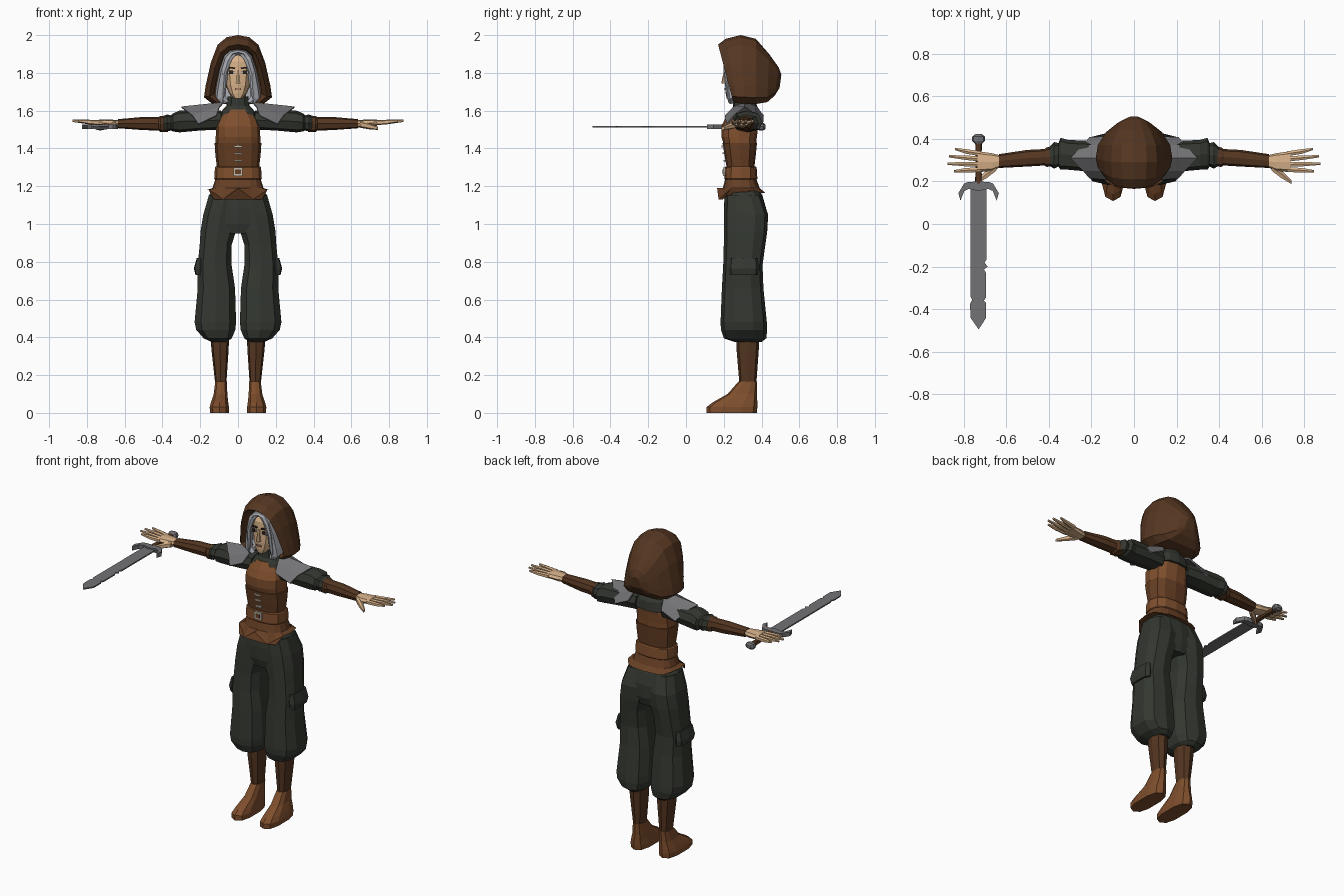
import bpy, bmesh, math
from mathutils import Vector


def mat(name, rgb):
    m = bpy.data.materials.new(name)
    m.diffuse_color = (*rgb, 1)
    return m


DARK = mat("dark_leather", (.09, .037, .015))
MID = mat("mid_leather", (.135, .05, .018))
TAN = mat("tan_leather", (.21, .077, .026))
CLOTH = mat("green_black_cloth", (.034, .039, .030))
STEEL = mat("steel", (.17, .17, .18))
SKIN = mat("skin", (.68, .44, .25))
HAIR = mat("grey_hair", (.40, .41, .45))
BLACK = mat("eye_dark", (.025, .016, .012))
LIP = mat("lip", (.38, .20, .12))
BUCKLE = mat("pale_buckle", (.55, .50, .42))


def finish(name, bm, m):
    bmesh.ops.remove_doubles(bm, verts=bm.verts, dist=1e-5)
    bmesh.ops.recalc_face_normals(bm, faces=bm.faces)
    me = bpy.data.meshes.new(name)
    bm.to_mesh(me)
    bm.free()
    me.materials.append(m)
    ob = bpy.data.objects.new(name, me)
    bpy.context.collection.objects.link(ob)
    return ob


def loft(name, rings, m, n=12, axis="z", s=1, p=.75):
    """Rings are (position on axis, a0, a1, b0, b1): rounded boxes joined in order."""
    bm = bmesh.new()
    loops = []
    for t, a0, a1, b0, b1 in rings:
        loop = []
        for k in range(n):
            g = 2 * math.pi * k / n - math.pi / 2
            c, d = math.cos(g), math.sin(g)
            a = (a0 + a1) / 2 + (a1 - a0) / 2 * math.copysign(abs(c) ** p, c)
            b = (b0 + b1) / 2 + (b1 - b0) / 2 * math.copysign(abs(d) ** p, d)
            x, y, z = {"z": (a, b, t), "x": (t, a, b), "y": (a, t, b)}[axis]
            loop.append(bm.verts.new((x * s, y, z)))
        loops.append(loop)
    for l0, l1 in zip(loops, loops[1:]):
        for k in range(n):
            j = (k + 1) % n
            bm.faces.new((l0[k], l0[j], l1[j], l1[k]))
    bm.faces.new(loops[0])
    bm.faces.new(loops[-1])
    return finish(name, bm, m)


def box(name, c, size, m, roll=0):
    bm = bmesh.new()
    bmesh.ops.create_cube(bm, size=1)
    for v in bm.verts:
        v.co = Vector([a * b for a, b in zip(v.co, size)])
    ob = finish(name, bm, m)
    ob.location, ob.rotation_euler = c, (0, roll, 0)
    return ob


def slab(name, pts, z0, z1, m):
    """Flat outline in x and y, given thickness in z."""
    bm = bmesh.new()
    f = bm.faces.new([bm.verts.new((x, y, z0)) for x, y in pts])
    up = bmesh.ops.extrude_face_region(bm, geom=[f])["geom"]
    for v in up:
        if isinstance(v, bmesh.types.BMVert):
            v.co.z = z1
    return finish(name, bm, m)


ARCH = [(0, 1), (.33, .97), (.6, .86), (.8, .6), (.95, .27), (1, .1), (.75, 0)]


def arch_shell(name, rings, m, open_rings):
    """Rings are (y at top, y at bottom, half width, top z, bottom z)."""
    prof = ARCH + [(-u, v) for u, v in reversed(ARCH[1:])]
    bm = bmesh.new()
    loops = [[bm.verts.new((u * w, yb + (yt - yb) * v, zb + (zt - zb) * v)) for u, v in prof]
             for yt, yb, w, zt, zb in rings]
    n = len(prof)
    for i, (l0, l1) in enumerate(zip(loops, loops[1:])):
        for k in range(n):
            if k == len(ARCH) - 1 and i < open_rings:
                continue  # gap under the chin
            j = (k + 1) % n
            bm.faces.new((l0[k], l0[j], l1[j], l1[k]))
    bm.faces.new(loops[-1])
    return finish(name, bm, m)


# hood, hair and head
arch_shell("hood", [(.23, .29, .125, 1.925, 1.665), (.19, .265, .137, 1.935, 1.655),
                    (.17, .25, .152, 1.95, 1.645), (.21, .27, .17, 1.98, 1.64),
                    (.29, .31, .18, 2.0, 1.635), (.37, .37, .17, 1.98, 1.635),
                    (.44, .43, .132, 1.90, 1.645), (.49, .47, .08, 1.83, 1.68),
                    (.505, .495, .035, 1.79, 1.72)], DARK, 4)
arch_shell("hair", [(.215, .24, .066, 1.895, 1.65), (.195, .225, .085, 1.91, 1.64),
                    (.205, .235, .112, 1.92, 1.635), (.27, .29, .122, 1.93, 1.65),
                    (.38, .37, .11, 1.92, 1.66)], HAIR, 3)
loft("head", [(1.665, -.022, .022, .215, .27), (1.69, -.046, .046, .21, .33),
              (1.735, -.066, .066, .207, .38), (1.80, -.076, .076, .208, .4),
              (1.86, -.074, .074, .212, .4), (1.905, -.045, .045, .24, .37)], SKIN)
loft("neck", [(1.6, -.045, .045, .26, .36), (1.70, -.042, .042, .26, .36)], SKIN, 8)
loft("nose", [(1.745, -.014, .014, .188, .22), (1.765, -.01, .01, .19, .22),
              (1.815, -.006, .006, .202, .22)], SKIN, 6)
box("mouth", (0, .207, 1.715), (.034, .008, .009), LIP)
for s, side in ((1, "left"), (-1, "right")):
    box(side + "_eye_white", (s * .037, .209, 1.802), (.036, .008, .016), HAIR)
    box(side + "_eye", (s * .037, .207, 1.803), (.022, .009, .017), BLACK)
    box(side + "_eyebrow", (s * .037, .209, 1.827), (.045, .009, .008), BLACK, s * -.12)
    loft(side + "_forelock", [(1.905, 0, .045, .20, .225), (1.87, .03, .07, .197, .225),
                              (1.80, .06, .085, .20, .23), (1.70, .068, .09, .21, .24),
                              (1.64, .078, .085, .225, .235)], HAIR, 6, s=s)

# torso
loft("collar", [(1.54, -.11, .11, .22, .4), (1.595, -.09, .09, .235, .395),
                (1.625, -.062, .062, .25, .375), (1.675, -.055, .055, .25, .37)], CLOTH)
loft("chest_vest", [(1.42, -.118, .118, .2, .372), (1.46, -.118, .118, .188, .375),
                    (1.515, -.116, .116, .187, .382), (1.56, -.10, .10, .208, .39),
                    (1.605, -.06, .06, .235, .385)], TAN)
loft("corset", [(1.22, -.115, .115, .213, .368), (1.30, -.112, .112, .215, .362),
                (1.37, -.12, .12, .203, .37), (1.43, -.124, .124, .193, .376)], MID)
loft("belt", [(1.235, -.122, .122, .207, .374), (1.24, -.126, .126, .203, .378),
              (1.30, -.122, .122, .206, .374), (1.305, -.118, .118, .21, .37)], TAN)
skirt = loft("vest_skirt", [(1.13, -.165, .165, .165, .42), (1.19, -.135, .135, .195, .39),
                            (1.245, -.118, .118, .21, .37)], MID, 16)
for v in skirt.data.vertices:  # cut hem with a front notch
    if v.co.z < 1.14:
        front = v.co.y < .29
        v.co.z = 1.19 if front and abs(v.co.x) < .01 else 1.18 if abs(v.co.x) > .14 \
            else 1.13 if front else 1.165
for i, z in enumerate((1.41, 1.375, 1.335)):
    box(f"corset_clasp_{i}", (0, .194 + .005 * i, z), (.042, .012, .009), BUCKLE)
box("buckle", (0, .202, 1.277), (.05, .012, .045), BUCKLE)
box("buckle_inset", (0, .198, 1.277), (.03, .009, .024), MID)
loft("trouser_hips", [(.95, -.12, .12, .215, .41), (1.0, -.18, .18, .202, .425),
                      (1.08, -.175, .175, .2, .425), (1.15, -.155, .155, .205, .405),
                      (1.20, -.12, .12, .215, .375)], CLOTH)

for s, side in ((1, "left"), (-1, "right")):
    # legs
    loft(side + "_trouser_leg", [
        (1.15, -.02, .158, .206, .40), (1.05, 0, .187, .2, .435), (.96, .008, .202, .2, .43),
        (.89, .03, .206, .2, .42), (.78, .03, .217, .197, .405), (.66, .012, .217, .19, .41),
        (.48, .006, .234, .183, .428), (.44, .01, .225, .185, .43),
        (.395, .03, .185, .2, .425), (.375, .06, .14, .26, .40)], CLOTH, 10, s=s)
    loft(side + "_pocket_flap", [(.73, .18, .225, .23, .38), (.765, .17, .234, .225, .385),
                                 (.82, .18, .218, .23, .38)], CLOTH, 8, s=s, p=.5)
    loft(side + "_shin", [(.42, .046, .148, .265, .39), (.33, .05, .14, .268, .385),
                          (.15, .062, .12, .283, .372)], DARK, 8, s=s)
    loft(side + "_boot", [(0, .046, .15, .108, .375), (.03, .046, .152, .108, .378),
                          (.055, .05, .145, .14, .378), (.10, .055, .13, .22, .375),
                          (.165, .058, .122, .277, .376)], TAN, 10, s=s)
    # arms
    loft(side + "_sleeve", [(.09, .25, .38, 1.50, 1.60), (.2, .245, .39, 1.495, 1.60),
                            (.31, .255, .395, 1.485, 1.60), (.345, .255, .405, 1.49, 1.585),
                            (.355, .27, .38, 1.495, 1.575), (.375, .26, .385, 1.49, 1.58),
                            (.40, .275, .36, 1.495, 1.57)], CLOTH, 8, "x", s)
    loft(side + "_bracer", [(.37, .275, .365, 1.487, 1.575), (.41, .268, .36, 1.487, 1.572),
                            (.42, .275, .352, 1.495, 1.567), (.5, .27, .348, 1.497, 1.567),
                            (.635, .263, .328, 1.507, 1.555)], DARK, 8, "x", s)
    loft(side + "_palm", [(.62, .27, .32, 1.512, 1.55), (.665, .25, .332, 1.512, 1.552),
                          (.735, .243, .342, 1.52, 1.552)], SKIN, 8, "x", s)
    for f, (y0, y1, tip) in enumerate(((.33, .352, .84), (.305, .318, .868),
                                       (.28, .283, .875), (.256, .248, .845))):
        loft(f"{side}_finger_{f}", [(.72, y0 - .013, y0 + .013, 1.522, 1.55),
                                    (.79, (y0 + y1) / 2 - .012, (y0 + y1) / 2 + .012, 1.528, 1.552),
                                    (tip, y1 - .006, y1 + .006, 1.54, 1.552)], SKIN, 6, "x", s)
    loft(side + "_thumb", [(.645, .25, .285, 1.51, 1.545), (.69, .215, .258, 1.502, 1.535),
                           (.74, .186, .206, 1.498, 1.515)], SKIN, 6, "x", s)
    # shoulder plate: a ridge with a slope in front and behind
    bm = bmesh.new()
    rows = [[(.115, .205, 1.575), (.21, .215, 1.53)], [(.10, .25, 1.62), (.24, .25, 1.575)],
            [(.08, .31, 1.645), (.30, .31, 1.622)], [(.10, .37, 1.625), (.24, .37, 1.58)],
            [(.115, .412, 1.575), (.21, .408, 1.53)]]
    g = [[bm.verts.new((x * s, y, z)) for x, y, z in r] for r in rows]
    for r0, r1 in zip(g, g[1:]):
        bm.faces.new((r0[0], r0[1], r1[1], r1[0]))
    plate = finish(side + "_shoulder_plate", bm, STEEL)
    plate.modifiers.new("thickness", "SOLIDIFY").thickness = .008

# sword in the right hand
X = -.73
blade = [(-.038, .19), (-.038, -.34), (-.03, -.355), (-.04, -.375), (-.038, -.44), (0, -.495),
         (.036, -.44), (.036, -.37), (.024, -.36), (.036, -.345), (.036, -.23), (.025, -.215),
         (.042, -.20), (.028, -.18), (.038, -.165), (.038, .19)]
slab("sword_blade", [(X + x, y) for x, y in blade], 1.511, 1.519, STEEL)
half = [(0, .20), (.05, .197), (.068, .19), (.095, .145), (.085, .11), (.067, .155), (.045, .165), (0, .155)]
guard = half + [(-x, y) for x, y in reversed(half[1:-1])]
slab("sword_guard", [(X + x, y) for x, y in guard], 1.502, 1.528, STEEL)
loft("sword_grip", [(.19, X - .017, X + .017, 1.50, 1.53), (.28, X - .013, X + .013, 1.503, 1.528),
                    (.385, X - .016, X + .016, 1.50, 1.53)], DARK, 8, "y")
loft("sword_pommel", [(.375, X - .015, X + .015, 1.502, 1.528), (.39, X - .03, X + .03, 1.495, 1.535),
                      (.41, X - .03, X + .03, 1.495, 1.535), (.422, X - .015, X + .015, 1.505, 1.525)],
     STEEL, 8, "y")
